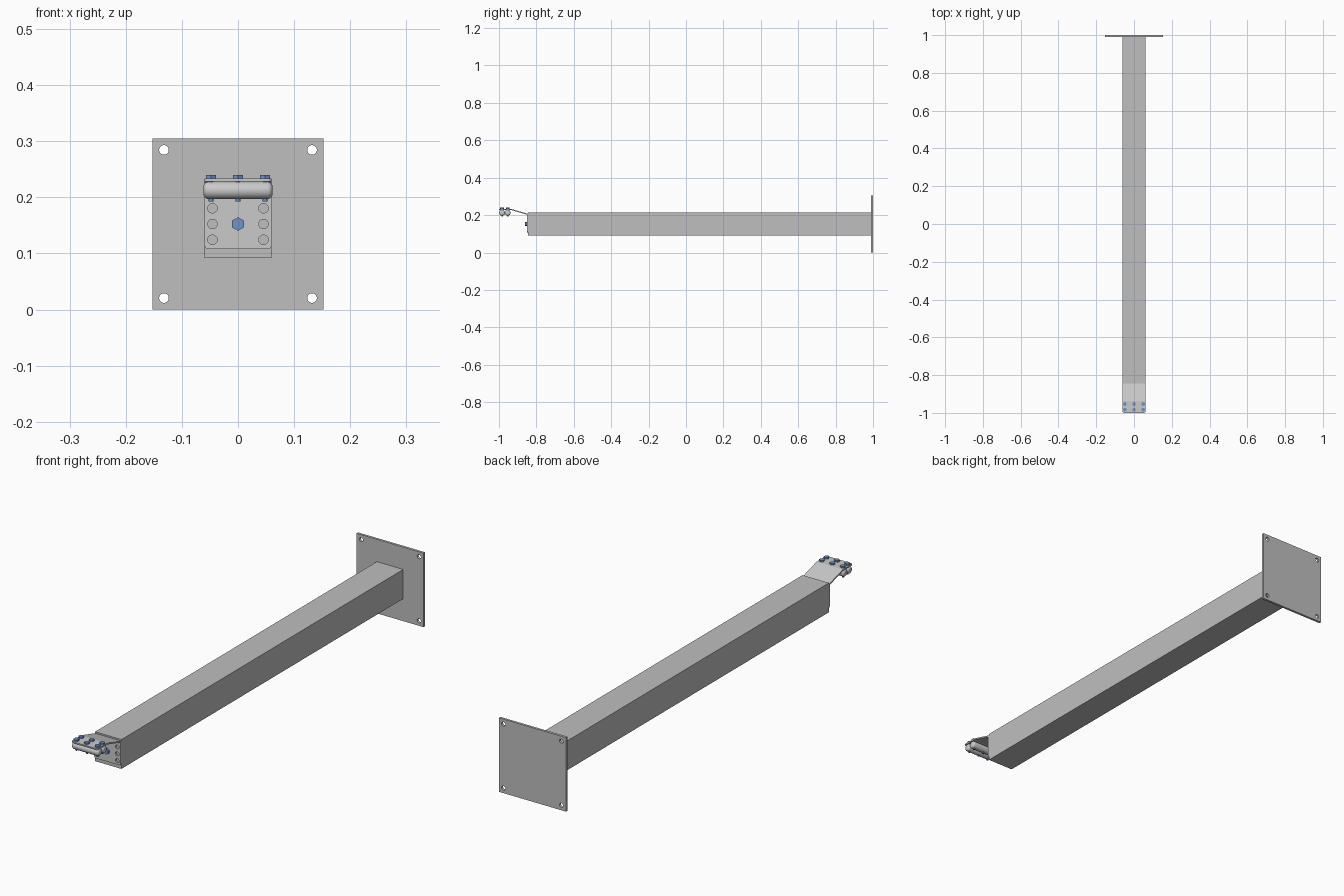
import bpy, bmesh, math
from mathutils import Matrix, Vector

old = bpy.data.objects.get("Cube")
if old:
    bpy.data.objects.remove(old)


def material(name, rgb):
    m = bpy.data.materials.new(name)
    m.use_nodes = True
    m.diffuse_color = (*rgb, 1)
    m.node_tree.nodes["Principled BSDF"].inputs["Base Color"].default_value = (*rgb, 1)
    return m


STEEL = material("grey steel", (0.52, 0.52, 0.52))
BRIGHT = material("light steel", (0.59, 0.59, 0.59))
BLUE = material("blue bolts", (0.16, 0.29, 0.58))


def finish(name, bm, mat):
    bmesh.ops.recalc_face_normals(bm, faces=bm.faces)
    mesh = bpy.data.meshes.new(name)
    bm.to_mesh(mesh)
    bm.free()
    mesh.materials.append(mat)
    obj = bpy.data.objects.new(name, mesh)
    bpy.context.collection.objects.link(obj)
    return obj


def box(name, lo, hi, mat):
    lo, hi = Vector(lo), Vector(hi)
    bm = bmesh.new()
    bmesh.ops.create_cube(bm, size=1, matrix=Matrix.Translation((lo + hi) / 2)
                          @ Matrix.Diagonal((*(hi - lo), 1)))
    return finish(name, bm, mat)


def add_rod(bm, center, axis, radius, length, sides):
    turn = Vector(axis).to_track_quat('Z', 'Y').to_matrix().to_4x4()
    bmesh.ops.create_cone(bm, cap_ends=True, segments=sides, radius1=radius,
                          radius2=radius, depth=length,
                          matrix=Matrix.Translation(center) @ turn)


def drill(obj, points, radius):
    bm = bmesh.new()
    for p in points:
        add_rod(bm, p, (0, 1, 0), radius, 0.03, 32)
    cutter = finish(obj.name + "_cutter", bm, STEEL)
    cutter.hide_render = True
    cutter.hide_set(True)
    cutter.display_type = 'WIRE'
    mod = obj.modifiers.new("holes", 'BOOLEAN')
    mod.operation = 'DIFFERENCE'
    mod.solver = 'EXACT'
    mod.object = cutter
    bpy.context.view_layer.objects.active = obj
    bpy.ops.object.modifier_apply(modifier=mod.name)
    bpy.data.objects.remove(cutter)


def smooth(obj):
    bpy.ops.object.select_all(action='DESELECT')
    obj.select_set(True)
    bpy.context.view_layer.objects.active = obj
    bpy.ops.object.shade_smooth_by_angle(angle=math.radians(35))


# Mounting plate with four corner holes, and the long square beam
MID = 0.1525
plate = box("mounting_plate", (-MID, 0.99, 0), (MID, 1, 2 * MID), STEEL)
drill(plate, [(x, 0.995, MID + z) for x in (-0.132, 0.132) for z in (-0.132, 0.132)], 0.0085)
box("square_beam", (-0.06, -0.845, MID - 0.0605), (0.06, 0.99, MID + 0.0605), STEEL)

# Bent bracket: upright face, sloping arm and level tongue
outline = [(-0.845, 0.108), (-0.845, 0.207), (-0.937, 0.2335), (-1, 0.2335),
           (-1, 0.228), (-0.938, 0.228), (-0.851, 0.2025), (-0.851, 0.108)]
bm = bmesh.new()
section = bm.faces.new([bm.verts.new((-0.06, y, z)) for y, z in outline])
extruded = bmesh.ops.extrude_face_region(bm, geom=[section])
bmesh.ops.translate(bm, vec=(0.12, 0, 0),
                    verts=[v for v in extruded["geom"] if isinstance(v, bmesh.types.BMVert)])
# Round the free corners of the upright and the tongue
corners = []
for e in bm.edges:
    a, b = e.verts
    if abs(a.co.x - b.co.x) < 1e-5 and e.calc_length() < 0.01:
        if max(a.co.z, b.co.z) < 0.11 or max(a.co.y, b.co.y) < -0.99:
            corners.append(e)
bmesh.ops.bevel(bm, geom=corners, offset=0.007, segments=5, profile=0.5, affect='EDGES')
bracket = finish("bent_bracket", bm, BRIGHT)
drill(bracket, [(x, -0.848, MID + z) for x in (-0.0455, 0.0455)
                for z in (-0.028, 0, 0.028)], 0.0085)

# Pair of round clamp bars under the tongue, with rounded ends
ROWS = (("front", -0.983), ("rear", -0.953))
for label, y in ROWS:
    bm = bmesh.new()
    add_rod(bm, (0, y, 0.2125), (1, 0, 0), 0.0155, 0.123, 32)
    rims = [e for e in bm.edges if abs(e.verts[0].co.x - e.verts[1].co.x) < 1e-5]
    bmesh.ops.bevel(bm, geom=rims, offset=0.009, segments=5, profile=0.5, affect='EDGES')
    smooth(finish(label + "_clamp_bar", bm, BRIGHT))

# Two rows of three bolts through the tongue and the bars
for label, y in ROWS:
    bm = bmesh.new()
    for x in (-0.048, 0, 0.048):
        add_rod(bm, (x, y, 0.2365), (0, 0, 1), 0.0105, 0.007, 6)
        add_rod(bm, (x, y, 0.213), (0, 0, 1), 0.0042, 0.041, 16)
    smooth(finish(label + "_clamp_bolts", bm, BLUE))

# Centre bolt holding the bracket to the beam
bm = bmesh.new()
add_rod(bm, (0, -0.855, MID), (0, 1, 0), 0.012, 0.01, 6)
bmesh.ops.rotate(bm, verts=bm.verts, cent=(0, -0.855, MID),
                 matrix=Matrix.Rotation(math.radians(0), 3, 'Y'))
finish("centre_bolt", bm, BLUE)
